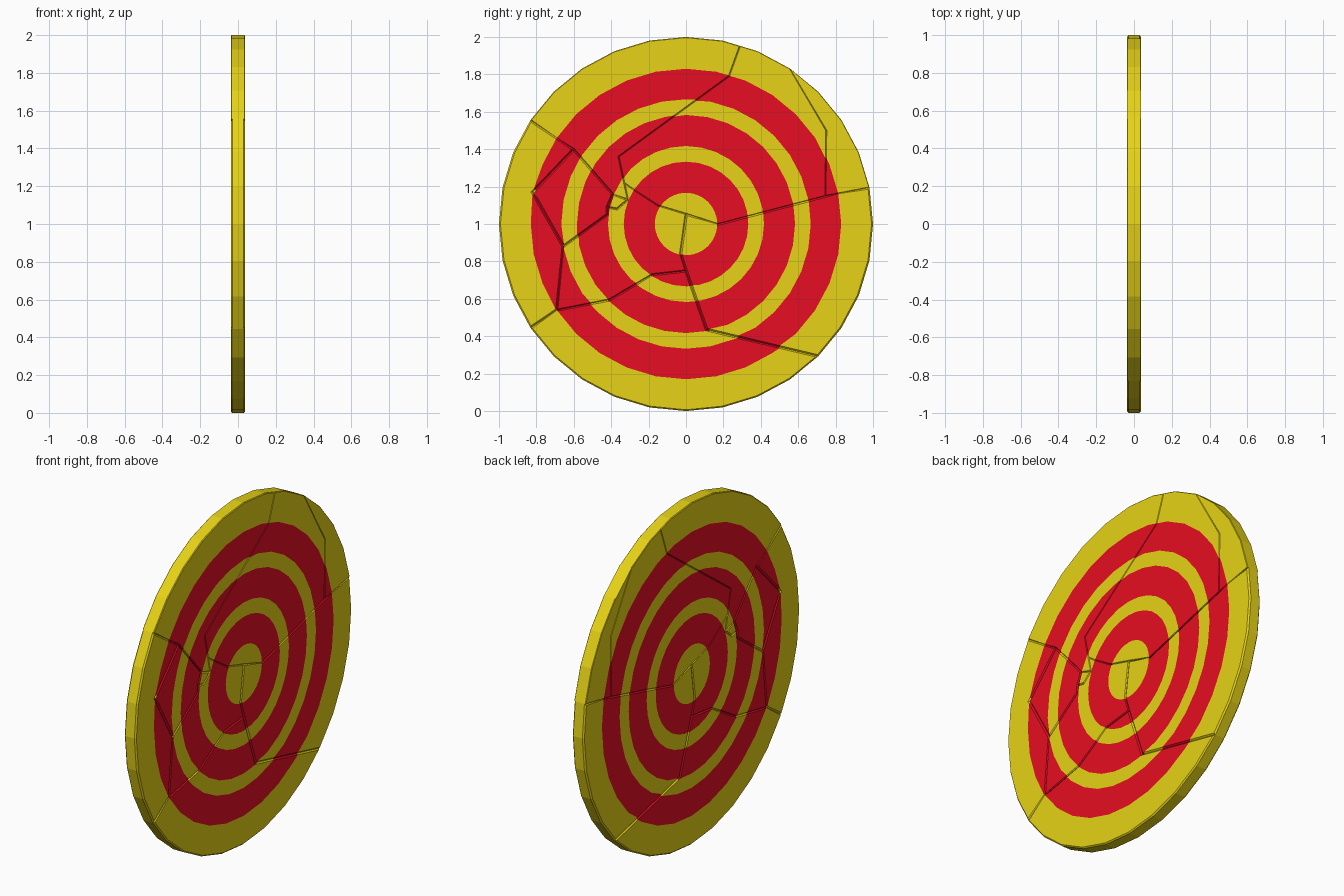
import bpy, bmesh, math
from mathutils import Vector
from mathutils.geometry import delaunay_2d_cdt

if "Cube" in bpy.data.objects:
    bpy.data.objects.remove(bpy.data.objects["Cube"])

SIDES, HALF = 32, 0.0375
RINGS = [0.83, 0.667, 0.583, 0.417, 0.333, 0.167]


def material(name, rgb):
    m = bpy.data.materials.new(name)
    m.diffuse_color = (*rgb, 1)
    m.use_nodes = True
    m.node_tree.nodes["Principled BSDF"].inputs["Base Color"].default_value = m.diffuse_color
    return m


MATS = [material("yellow_paint", (0.8, 0.65, 0.008)),
        material("red_paint", (0.8, 0.004, 0.016))]


def corner(k, r=1.0):
    # point on the 32-sided outline, fractional k lies along a side
    a, f = math.floor(k), k - math.floor(k)
    p = [Vector((r * math.cos(i * math.tau / SIDES), 1 + r * math.sin(i * math.tau / SIDES)))
         for i in (a, a + 1)]
    return p[0].lerp(p[1], f)


def rim(k0, k1):
    ks = [k0] + [k for k in range(math.floor(k0) + 1, math.ceil(k1))] + [k1]
    return [corner(k) for k in ks]


def shard(name, outline, bevel):
    # split the outline along the painted rings
    pts, loops = [], []
    for loop in [outline] + [[corner(k, r) for k in range(SIDES)] for r in RINGS]:
        loops.append(list(range(len(pts), len(pts) + len(loop))))
        pts += [Vector(p) for p in loop]
    vs, _, fs, _, _, src = delaunay_2d_cdt(pts, [], loops, 1, 1e-5)
    keep = [(f, (len(set(s)) - 1) % 2) for f, s in zip(fs, src) if 0 in s]

    # outer border of the kept faces
    directed = {(f[i], f[(i + 1) % len(f)]): m for f, m in keep for i in range(len(f))}
    border = {e: m for e, m in directed.items() if (e[1], e[0]) not in directed}
    after = {a: b for a, b in border}
    before = {b: a for a, b in border}

    def inward(a, b):
        d = (vs[b] - vs[a]).normalized()
        return Vector((-d.y, d.x))

    bm = bmesh.new()
    face_v, wall_v = {}, {}
    for i in {i for f, _ in keep for i in f}:
        p = vs[i].copy()
        if i in after:
            n1, n2 = inward(before[i], i), inward(i, after[i])
            miter = (n1 + n2) / max(0.4, 1 + n1.dot(n2))
            p += miter * bevel
            for s in (1, -1):
                wall_v[i, s] = bm.verts.new((s * (HALF - bevel), *vs[i]))
        for s in (1, -1):
            face_v[i, s] = bm.verts.new((s * HALF, *p))

    def add(verts, m):
        bm.faces.new(verts).material_index = m

    # painted faces, bevels and side walls
    for f, m in keep:
        add([face_v[i, 1] for i in f], m)
        add([face_v[i, -1] for i in reversed(f)], m)
    for (a, b), m in border.items():
        add([face_v[b, 1], face_v[a, 1], wall_v[a, 1], wall_v[b, 1]], m)
        add([wall_v[b, 1], wall_v[a, 1], wall_v[a, -1], wall_v[b, -1]], m)
        add([wall_v[b, -1], wall_v[a, -1], face_v[a, -1], face_v[b, -1]], m)
    bmesh.ops.dissolve_limit(bm, angle_limit=0.01, verts=bm.verts[:], edges=bm.edges[:],
                             delimit={'MATERIAL'})
    bmesh.ops.recalc_face_normals(bm, faces=bm.faces[:])
    me = bpy.data.meshes.new(name)
    bm.to_mesh(me)
    bm.free()
    for m in MATS:
        me.materials.append(m)
    bpy.context.collection.objects.link(bpy.data.objects.new(name, me))


# crack junctions (y, z)
hub, tip, low = (0, 1.055), (0.17, 1.0), (0, 0.75)
mid, elbow = (-0.03, 0.84), (0.11, 0.435)
up1, up2, up3, up4 = (0.23, 1.79), (-0.36, 1.36), (-0.33, 1.22), (-0.15, 1.10)
r1, r2 = (0.75, 1.5), (0.745, 1.15)
l1, l2, l3, l4 = (-0.6, 1.4), (-0.82, 1.17), (-0.655, 0.88), (-0.69, 0.54)
b1, b2 = (-0.41, 0.595), (-0.18, 0.73)
c1, c2, c3, c4, c5 = (-0.42, 1.09), (-0.37, 1.08), (-0.31, 1.13), (-0.39, 1.16), (-0.42, 1.05)

# tight upper shards, then looser lower ones
shard("top_left_shard", rim(6.5, 13) + [l1, c4, c3, up3, up2, up1], 0.004)
shard("top_right_shard", rim(5, 6.5) + [up1, up2, up3, up4, hub, tip, r2, r1], 0.003)
shard("right_sliver", rim(1, 5) + [r1, r2], 0.003)
shard("right_shard", rim(28, 33) + [r2, tip, hub, mid, low, elbow], 0.008)
shard("bottom_shard", rim(19, 28) + [elbow, low, b2, b1, l4], 0.007)
shard("left_rim_shard", rim(13, 19) + [l4, l3, l2, l1], 0.008)
shard("centre_shard", [hub, up4, up3, c3, c2, c1, c5, l3, l4, b1, b2, low, mid], 0.005)
shard("left_diamond_shard", [l3, c5, c1, c4, l1, l2], 0.008)
shard("small_chip", [c1, c2, c3, c4], 0.006)
